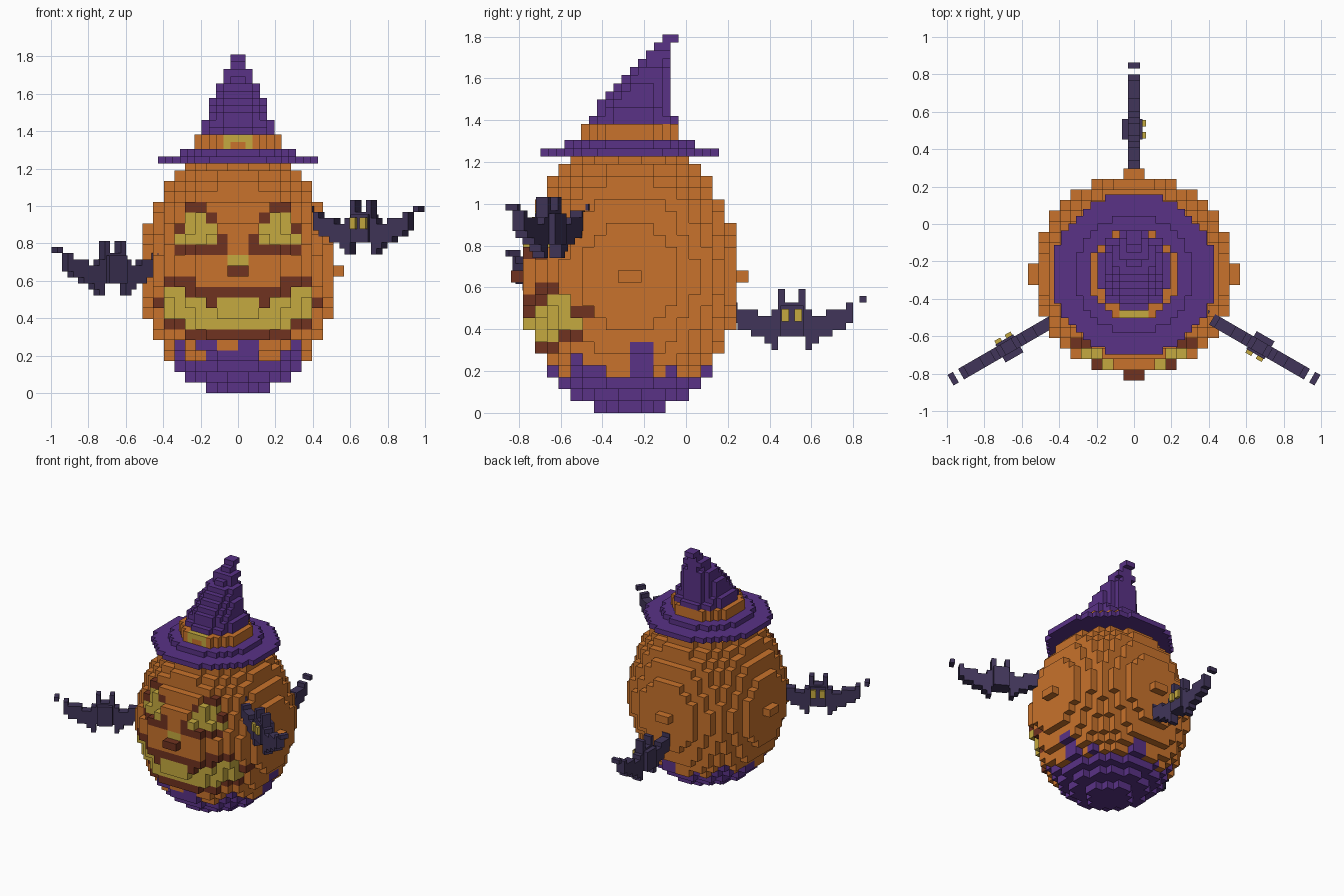
import bpy, math

if "Cube" in bpy.data.objects:
    bpy.data.objects.remove(bpy.data.objects["Cube"])

CY = -0.269          # common centre line of pumpkin, hat and bat ring


def material(name, rgb):
    m = bpy.data.materials.new(name)
    m.diffuse_color = (*rgb, 1)
    m.use_nodes = True
    m.node_tree.nodes["Principled BSDF"].inputs["Base Color"].default_value = m.diffuse_color
    return m


MATS = [material("orange", (0.58, 0.17, 0.025)),
        material("purple", (0.10, 0.032, 0.24)),
        material("yellow", (0.56, 0.40, 0.05)),
        material("brown", (0.16, 0.032, 0.014)),
        material("bat_dark", (0.052, 0.036, 0.10))]
ORANGE, PURPLE, YELLOW, BROWN, BAT = range(5)

SIDES = [((1, 0, 0), [(1, 0, 0), (1, 1, 0), (1, 1, 1), (1, 0, 1)]),
         ((-1, 0, 0), [(0, 0, 0), (0, 0, 1), (0, 1, 1), (0, 1, 0)]),
         ((0, 1, 0), [(0, 1, 0), (0, 1, 1), (1, 1, 1), (1, 1, 0)]),
         ((0, -1, 0), [(0, 0, 0), (1, 0, 0), (1, 0, 1), (0, 0, 1)]),
         ((0, 0, 1), [(0, 0, 1), (1, 0, 1), (1, 1, 1), (0, 1, 1)]),
         ((0, 0, -1), [(0, 0, 0), (0, 1, 0), (1, 1, 0), (1, 0, 0)])]


def voxel_object(name, cells, size, origin, turn=0.0):
    """Outer skin of a set of cubes {(i, j, k): material}."""
    verts, faces, mats = {}, [], []
    for (i, j, k), mat in cells.items():
        for (dx, dy, dz), corners in SIDES:
            if (i + dx, j + dy, k + dz) in cells:
                continue
            faces.append([verts.setdefault((i + a, j + b, k + c), len(verts))
                          for a, b, c in corners])
            mats.append(mat)
    mesh = bpy.data.meshes.new(name)
    mesh.from_pydata([tuple(c * size for c in v) for v in verts], [], faces)
    for m in MATS:
        mesh.materials.append(m)
    mesh.polygons.foreach_set("material_index", mats)
    mesh.update()
    ob = bpy.data.objects.new(name, mesh)
    ob.location = origin
    ob.rotation_euler.z = turn
    bpy.context.collection.objects.link(ob)
    return ob


def box(name, lo, hi, mat, origin, turn):
    x0, y0, z0 = lo
    mesh = bpy.data.meshes.new(name)
    corners = [(x0 + a * (hi[0] - x0), y0 + b * (hi[1] - y0), z0 + c * (hi[2] - z0))
               for a in (0, 1) for b in (0, 1) for c in (0, 1)]
    mesh.from_pydata(corners, [], [[a * 4 + b * 2 + c for a, b, c in s[1]] for s in SIDES])
    mesh.materials.append(MATS[mat])
    ob = bpy.data.objects.new(name, mesh)
    ob.location = origin
    ob.rotation_euler.z = turn
    bpy.context.collection.objects.link(ob)


# Carved face, one row per layer from layer 17 down to 5, columns -8..7
FACE = ["...bb......bb...",
        "...yyb....byy...",
        "..byyy....yyyb..",
        "..yyyyb..byyyy..",
        "..bbbbb..bbbbb..",
        ".......yy.......",
        ".......bb.......",
        ".bbb........bbb.",
        ".yybbbbbbbbbbyy.",
        "byyyybyyyybyyyyb",
        ".yyyyyyyyyyyyyy.",
        ".bbyyyyyyyyyybb.",
        "...bbbbbbbbbb..."]
# Height of the paint drips around the base, by direction
DRIPS = "634335343534345354533543"


def pumpkin_colour(i, j, k):
    a = math.atan2(j + 0.5, i + 0.5) % (2 * math.pi)
    if k < int(DRIPS[int(a / (2 * math.pi) * 24)]):
        return PURPLE
    if j < -2 and 5 <= k <= 17 and -8 <= i < 8:
        return {"y": YELLOW, "b": BROWN, ".": ORANGE}[FACE[17 - k][i + 8]]
    return ORANGE


# Pumpkin body: round layers, radius by distance from the middle layer
RADII = [9.55, 9.45, 9.3, 9.0, 8.7, 8.45, 8.0, 7.4, 6.8, 5.8, 4.7, 2.8]
body = {}
for k in range(23):
    r = RADII[abs(k - 11)]
    for i in range(-10, 10):
        for j in range(-10, 10):
            if math.hypot(i + 0.5, j + 0.5) <= r:
                body[i, j, k] = pumpkin_colour(i, j, k)
voxel_object("pumpkin", body, 0.0567, (0, CY, 0))

# Hat layers: half width, front edge, back edge
LAYERS = [(11, -11, 11), (8, -8, 8), (6, -6, 6), (6, -6, 6), (5, -5, 6), (5, -4, 5),
          (4, -4, 5), (4, -3, 5), (4, -2, 5), (3, -1, 5), (3, 0, 5), (2, 1, 5),
          (2, 2, 5), (1, 3, 5), (1, 4, 6)]
hat = {}
for k, (w, y0, y1) in enumerate(LAYERS):
    mid, half = (y0 + y1) / 2, (y1 - y0) / 2
    for i in range(-w, w):
        for j in range(y0, y1):
            if ((i + 0.5) / w) ** 2 + ((j + 0.5 - mid) / half) ** 2 > 1.03:
                continue
            mat = ORANGE if k in (2, 3) else PURPLE
            if mat == ORANGE and j < -4 and -2 <= i < 2 and (k == 3 or i in (-2, 1)):
                mat = YELLOW          # buckle
            hat[i, j, k] = mat
voxel_object("witch_hat", hat, 0.0389, (0, CY, 1.2265))

# Bat wing outline: bottom and top row for each column from the middle out
B = 0.0325
COLUMNS = [(2, 7), (2, 9), (0, 6), (1, 5), (2, 5), (2, 6), (3, 6), (3, 6), (4, 7),
           (0, 0), (7, 8)]
bat = {}
for c, (lo, hi) in enumerate(COLUMNS):
    for k in range(lo, hi):
        for i in (-1, 0):
            bat[i, c, k] = bat[i, -1 - c, k] = BAT

# Three bats circling the pumpkin at different heights
for name, turn, z in (("back", 0, 0.30), ("left", 120, 0.52), ("right", -120, 0.74)):
    t = math.radians(turn)
    pos = (-0.775 * math.sin(t), CY + 0.775 * math.cos(t), z)
    voxel_object(name + "_bat_wings", bat, B, pos, t)
    box(name + "_bat_body", (-0.065, -0.055, 2 * B), (0.045, 0.055, 6.6 * B), BAT, pos, t)
    for s in (-1, 1):
        y0, y1 = sorted((s * 0.014, s * 0.05))
        box(name + "_bat_eye", (0.04, y0, 0.138), (0.065, y1, 0.197), YELLOW, pos, t)
